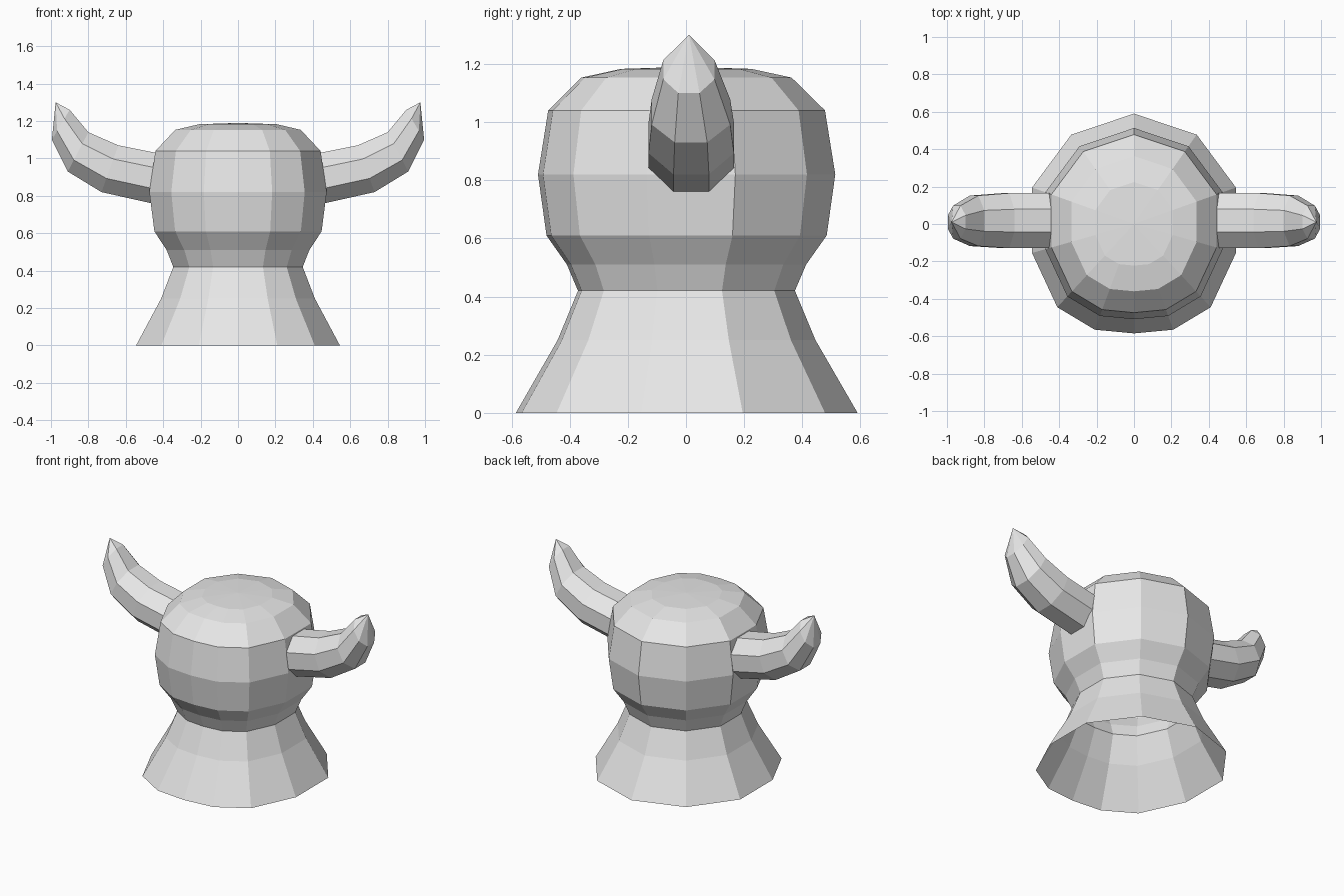
import bpy, bmesh
from math import cos, sin, pi
from mathutils import Vector

if "Cube" in bpy.data.objects:
    bpy.data.objects.remove(bpy.data.objects["Cube"], do_unlink=True)

grey = bpy.data.materials.new("plain grey")
grey.use_nodes = True
colour = (0.8, 0.8, 0.8, 1)
grey.diffuse_color = colour
grey.node_tree.nodes["Principled BSDF"].inputs["Base Color"].default_value = colour


def loft(name, rings, tip):
    """Join closed rings with quads and end in a point; the first ring stays open."""
    bm = bmesh.new()
    loops = [[bm.verts.new(p) for p in ring] for ring in rings]
    n = len(loops[0])
    for a, b in zip(loops, loops[1:]):
        for i in range(n):
            j = (i + 1) % n
            bm.faces.new((a[i], a[j], b[j], b[i]))
    end = bm.verts.new(tip)
    for i in range(n):
        bm.faces.new((loops[-1][i], loops[-1][(i + 1) % n], end))
    bmesh.ops.recalc_face_normals(bm, faces=bm.faces)
    mesh = bpy.data.meshes.new(name)
    bm.to_mesh(mesh)
    bm.free()
    mesh.materials.append(grey)
    obj = bpy.data.objects.new(name, mesh)
    bpy.context.collection.objects.link(obj)
    return obj


# Twelve-sided outline, mirrored from its left half (back to front)
half = [(0, .59), (.335, .478), (.545, .195), (.545, -.155),
        (.41, -.445), (.21, -.565), (0, -.585)]
outline = half + [(-x, y) for x, y in half[-2:0:-1]]

# Flared shoulders, neck and head: height and scale of the outline
profile = [(0, 1), (.25, .755), (.42, .635), (.51, .70), (.61, .82),
           (.82, .87), (1.04, .81), (1.153, .615), (1.183, .38)]
loft("head_and_shoulders",
     [[(x * s, y * s, z) for x, y in outline] for z, s in profile],
     (0, 0, 1.19))

# Horns: upper point, lower point (x, z), middle y and half width of each octagon
stations = [((.43, 1.028), (.43, .753), .018, .147),
            ((.64, 1.07), (.73, .82), .018, .147),
            ((.80, 1.14), (.91, .93), .017, .135),
            ((.90, 1.26), (.995, 1.10), .010, .088)]


def horn(name, side):
    rings = []
    for (ux, uz), (lx, lz), y, w in stations:
        mid = Vector(((ux + lx) / 2, y, (uz + lz) / 2))
        up = Vector(((ux - lx) / 2, 0, (uz - lz) / 2))
        ring = []
        for k in range(8):
            a = (k + .5) * pi / 4
            p = mid + (up * sin(a) + Vector((0, w, 0)) * cos(a)) / cos(pi / 8)
            ring.append((p.x * side, p.y, p.z))
        rings.append(ring)
    loft(name, rings, (.975 * side, .01, 1.30))


horn("left_horn", 1)
horn("right_horn", -1)
